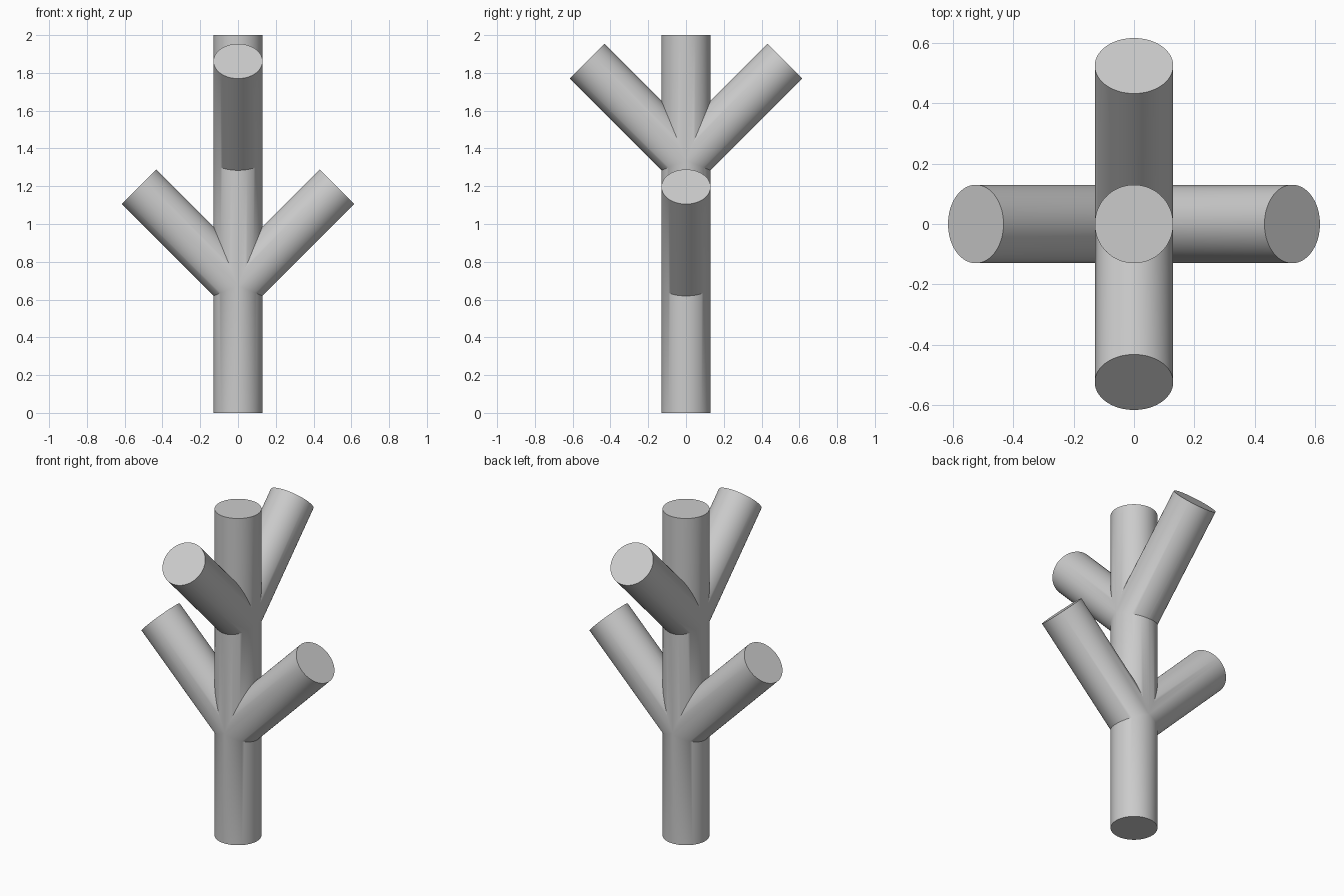
import bpy
from math import radians, sqrt
from mathutils import Vector

RADIUS = 0.13
SIDES = 64
HEIGHT = 2.0
REACH = 0.524  # sideways and upward run of each branch

cube = bpy.data.objects.get("Cube")
if cube:
    bpy.data.objects.remove(cube, do_unlink=True)

# Plain grey for the whole model
grey = bpy.data.materials.new("plain_grey")
grey.use_nodes = True
colour = (0.6, 0.6, 0.6, 1.0)
grey.diffuse_color = colour
grey.node_tree.nodes["Principled BSDF"].inputs["Base Color"].default_value = colour


def rod(name, start, direction, length):
    """Capped cylinder from start along direction."""
    axis = Vector(direction).normalized()
    bpy.ops.mesh.primitive_cylinder_add(
        vertices=SIDES, radius=RADIUS, depth=length,
        location=Vector(start) + axis * length / 2,
        rotation=axis.to_track_quat("Z", "Y").to_euler())
    obj = bpy.context.object
    obj.name = name
    obj.data.materials.append(grey)
    return obj


# Upright trunk
trunk = rod("trunk", (0, 0, 0), (0, 0, 1), HEIGHT)

# Lower pair spreads sideways, upper pair spreads front and back
branches = [
    ("lower_left_branch", 0.673, (1, 0, 1)),
    ("lower_right_branch", 0.673, (-1, 0, 1)),
    ("upper_front_branch", 1.338, (0, -1, 1)),
    ("upper_back_branch", 1.338, (0, 1, 1)),
]

# Weld each branch onto the trunk
for name, z, direction in branches:
    branch = rod(name, (0, 0, z), direction, REACH * sqrt(2))
    union = trunk.modifiers.new(name, "BOOLEAN")
    union.operation = "UNION"
    union.solver = "EXACT"
    union.object = branch
    bpy.ops.object.select_all(action="DESELECT")
    trunk.select_set(True)
    bpy.context.view_layer.objects.active = trunk
    bpy.ops.object.modifier_apply(modifier=union.name)
    bpy.data.objects.remove(branch, do_unlink=True)

trunk.name = "branched_trunk"
bpy.ops.object.shade_smooth_by_angle(angle=radians(30))
